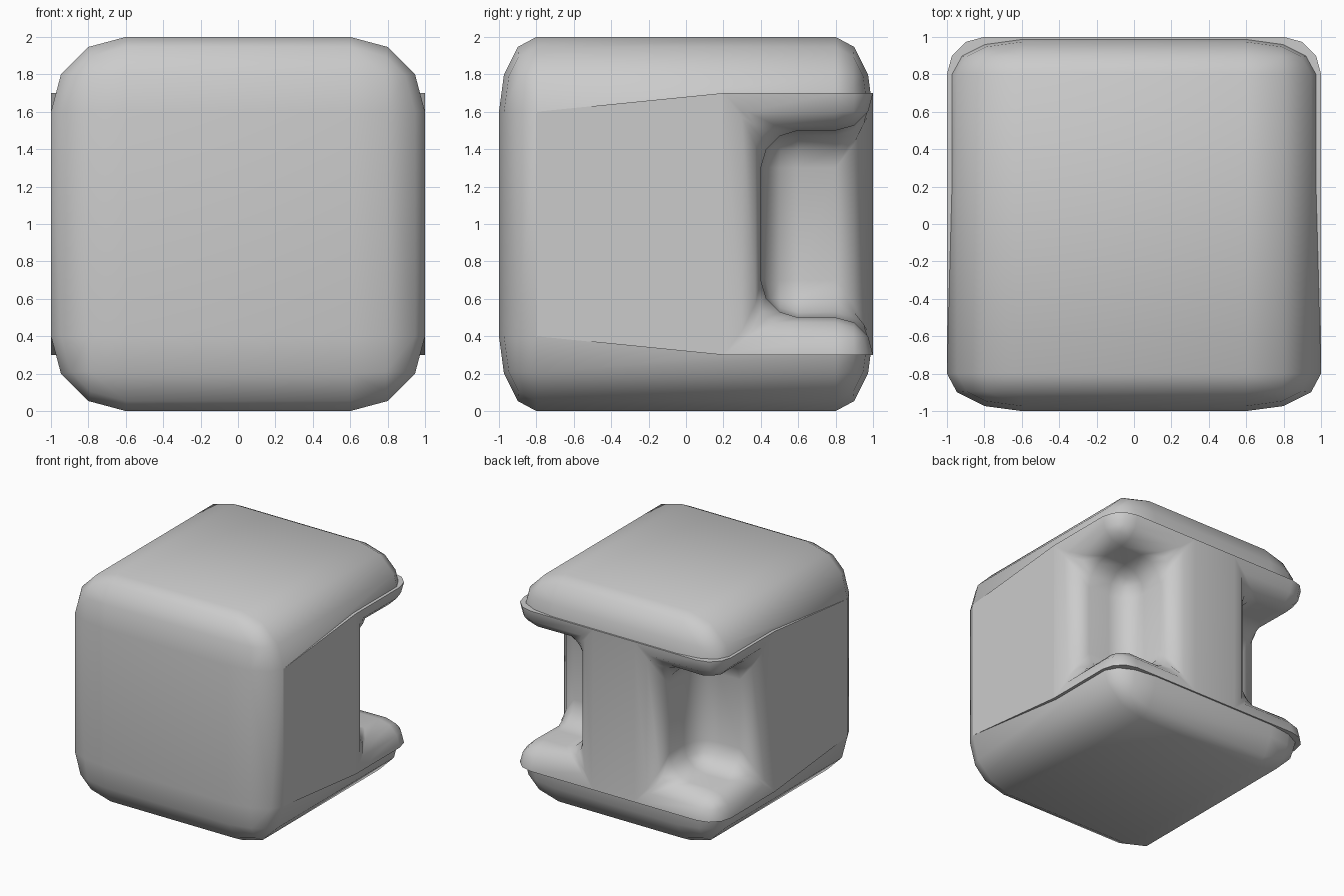
import bpy, bmesh, math

old = bpy.data.objects.get("Cube")
if old:
    bpy.data.objects.remove(old, do_unlink=True)

grey = bpy.data.materials.new("light_grey")
grey.use_nodes = True
grey.diffuse_color = (0.6, 0.6, 0.6, 1)
grey.node_tree.nodes["Principled BSDF"].inputs["Base Color"].default_value = (0.6, 0.6, 0.6, 1)

R = 0.2            # fillet radius of the corner notches


def add_object(name, bm):
    bmesh.ops.recalc_face_normals(bm, faces=bm.faces)
    mesh = bpy.data.meshes.new(name)
    bm.to_mesh(mesh)
    bm.free()
    mesh.materials.append(grey)
    obj = bpy.data.objects.new(name, mesh)
    bpy.context.collection.objects.link(obj)
    return obj


def box(bm, lo, hi):
    verts = bmesh.ops.create_cube(bm, size=1)["verts"]
    for v in verts:
        for i in range(3):
            v.co[i] = hi[i] if v.co[i] > 0 else lo[i]


def tapered_block(name, half_width, back):
    """Side profile extruded across the width."""
    bm = bmesh.new()
    profile = [(-0.8, 0.4), (R, 0.3), (back, 0.3), (back, 1.7), (R, 1.7), (-0.8, 1.6)]
    face = bm.faces.new([bm.verts.new((-half_width, y, z)) for y, z in profile])
    ext = bmesh.ops.extrude_face_region(bm, geom=[face])["geom"]
    bmesh.ops.translate(bm, vec=(2 * half_width, 0, 0),
                        verts=[g for g in ext if isinstance(g, bmesh.types.BMVert)])
    return add_object(name, bm)


def select_only(obj):
    bpy.ops.object.select_all(action='DESELECT')
    obj.select_set(True)
    bpy.context.view_layer.objects.active = obj


def cut(obj, cutter):
    mod = obj.modifiers.new("cut", 'BOOLEAN')
    mod.operation, mod.solver, mod.object = 'DIFFERENCE', 'EXACT', cutter
    select_only(obj)
    bpy.ops.object.modifier_apply(modifier=mod.name)
    bpy.data.objects.remove(cutter, do_unlink=True)


# Rounded body: wide rounding across, tighter rounding front to back
bm = bmesh.new()
box(bm, (-1, -1.2, 0), (1, 1.2, 2))
bmesh.ops.bevel(bm, geom=bm.edges[:], offset=0.4, segments=3, profile=0.5, affect='EDGES')
for v in bm.verts:
    if abs(v.co.y) > 0.8:
        v.co.y = math.copysign(0.8 + (abs(v.co.y) - 0.8) / 2, v.co.y)
body = add_object("rounded_body", bm)
cut(body, tapered_block("body_cutter", 1.1, 1.1))

# Middle core with a notch in each rear corner
core = tapered_block("notched_core", 1, 1)
bm = bmesh.new()
for lo, hi in ((-1.5, -0.4), (0.4, 1.5)):
    box(bm, (lo, 0.4, 0.5), (hi, 1.5, 1.5))
cut(core, add_object("notch_cutter", bm))

# Round the notch edges and the vertical lip corners
bm = bmesh.new()
bm.from_mesh(core.data)
bmesh.ops.remove_doubles(bm, verts=bm.verts, dist=0.0001)


def in_notch(v):
    return abs(v.co.x) > 0.39 and v.co.y > 0.39 and 0.49 < v.co.z < 1.51


def at_corner(v):
    return abs(v.co.x) > 0.99 and v.co.y > 0.99


edges = [e for e in bm.edges
         if all(map(in_notch, e.verts)) and e.verts[0].co.x * e.verts[1].co.x > 0
         or all(map(at_corner, e.verts)) and e.verts[0].co.x * e.verts[1].co.x > 0]
bmesh.ops.bevel(bm, geom=edges, offset=R - 0.001, segments=3, profile=0.5,
                affect='EDGES', clamp_overlap=False)
bmesh.ops.recalc_face_normals(bm, faces=bm.faces)
bm.to_mesh(core.data)
bm.free()

for obj in (body, core):
    select_only(obj)
    bpy.ops.object.shade_smooth_by_angle(angle=math.radians(40))
